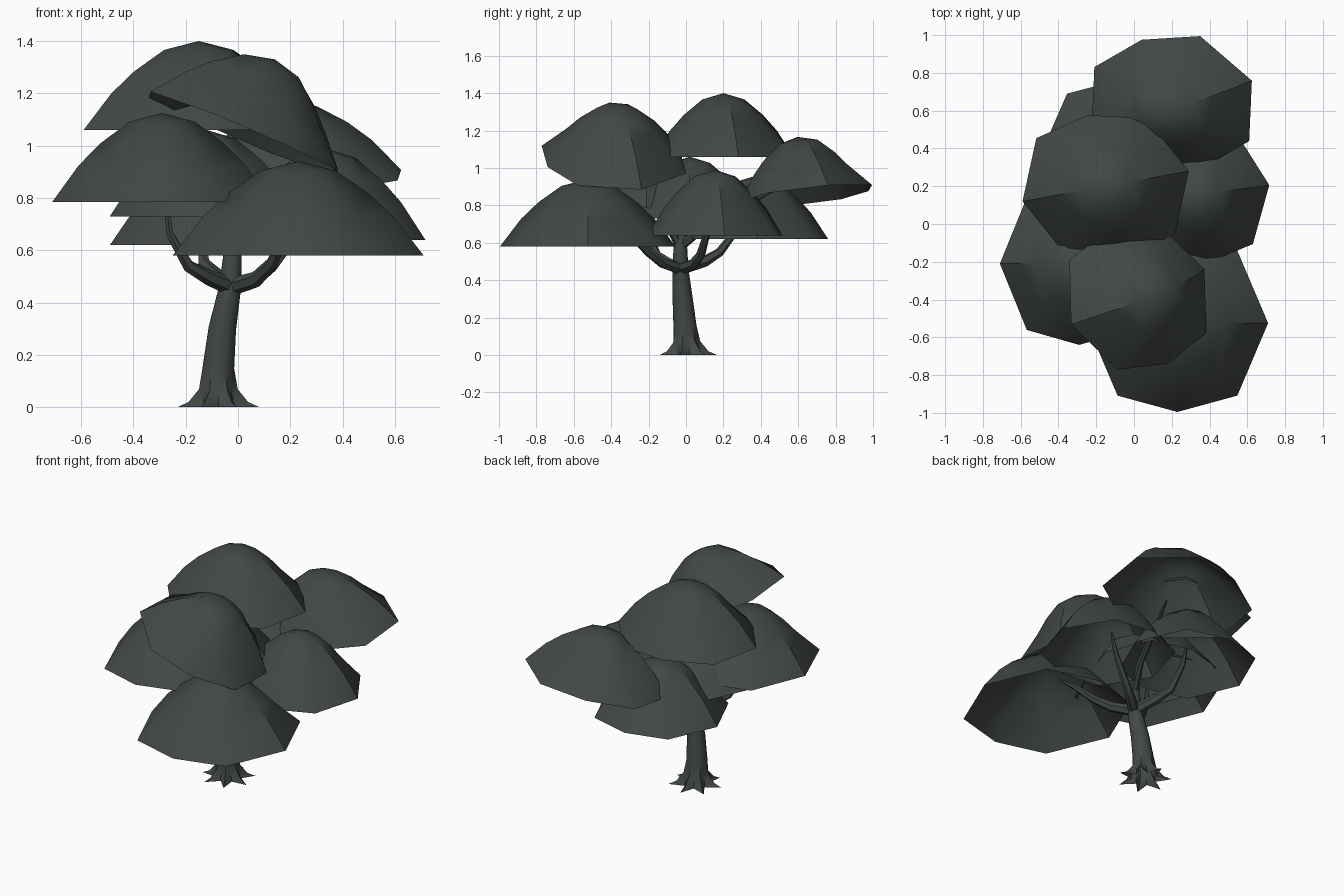
import bpy, bmesh, math
from mathutils import Vector, Matrix

if "Cube" in bpy.data.objects:
    bpy.data.objects.remove(bpy.data.objects["Cube"])

mat = bpy.data.materials.new("dark grey green")
mat.diffuse_color = (0.055, 0.065, 0.063, 1)
mat.use_nodes = True
mat.node_tree.nodes["Principled BSDF"].inputs["Base Color"].default_value = mat.diffuse_color


def finish(name, bm, angle):
    me = bpy.data.meshes.new(name)
    bm.to_mesh(me)
    bm.free()
    me.materials.append(mat)
    me.shade_smooth()
    me.set_sharp_from_angle(angle=math.radians(angle))
    ob = bpy.data.objects.new(name, me)
    bpy.context.collection.objects.link(ob)
    return ob


# Open leaf canopy: eight-sided shell, (radius on axis, radius on diagonal, height) per ring
PROFILE = [(1, 1.05, 0), (.76, .71, .41), (.56, .53, .66), (.3, .3, .9)]
ANGLES = [0, 51, 90, 129, 180, 231, 270, 309]


def canopy(name, centre, rx, ry, h, spin=0, tilt_x=0, tilt_y=0):
    bm = bmesh.new()
    m = (Matrix.Translation(centre) @ Matrix.Rotation(math.radians(tilt_y), 4, 'Y')
         @ Matrix.Rotation(math.radians(tilt_x), 4, 'X'))
    rings = []
    for rc, rd, z in PROFILE:
        ring = []
        for i in range(8):
            a = math.radians(ANGLES[i] + spin)
            r = rd if i % 2 else rc
            ring.append(bm.verts.new(m @ Vector((rx * r * math.cos(a), ry * r * math.sin(a), h * z))))
        rings.append(ring)
    top = bm.verts.new(m @ Vector((0, 0, h)))
    for k in range(3):
        lo, up = rings[k], rings[k + 1]
        for i in range(8):
            j = (i + 1) % 8
            if i % 2:
                bm.faces.new((lo[i], lo[j], up[j]))
                bm.faces.new((lo[i], up[j], up[i]))
            else:
                bm.faces.new((lo[i], lo[j], up[i]))
                bm.faces.new((lo[j], up[j], up[i]))
    for i in range(8):
        bm.faces.new((rings[3][i], rings[3][(i + 1) % 8], top))
    finish(name, bm, 36)


# Tapered tube along (x, y, z, radius) points; stars pull out alternate corners per ring
def tube(name, pts, sides, stars=()):
    bm = bmesh.new()
    rings = []
    for k, p in enumerate(pts):
        c = Vector(p[:3])
        d = Vector(pts[min(k + 1, len(pts) - 1)][:3]) - Vector(pts[max(k - 1, 0)][:3])
        q = Vector((0, 0, 1)).rotation_difference(d.normalized()) if not (stars and k < 2) else None
        s = stars[k] if k < len(stars) else 1
        ring = []
        for i in range(sides):
            a = 2 * math.pi * i / sides + math.pi / 2
            v = Vector((math.cos(a), math.sin(a), 0)) * p[3] * (s if i % 2 == 0 else 1)
            if q:
                v = q @ v
            ring.append(bm.verts.new(c + v))
        rings.append(ring)
    for lo, up in zip(rings, rings[1:]):
        for i in range(sides):
            j = (i + 1) % sides
            bm.faces.new((lo[i], lo[j], up[j], up[i]))
    bm.faces.new(rings[-1])
    finish(name, bm, 40)


# Canopies
canopy("canopy_front_low", (.23, -.525, .58), .48, .47, .36)
canopy("canopy_top", (-.15, .2, 1.06), .45, .385, .34, spin=12)
canopy("canopy_front_high", (.02, -.385, 1.045), .42, .385, .31, spin=22.5, tilt_x=-4, tilt_y=23)
canopy("canopy_back_high", (.2, .635, .85), .455, .365, .32, spin=20, tilt_x=7, tilt_y=-5.7)
canopy("canopy_left", (-.29, -.21, .785), .42, .43, .34)
canopy("canopy_right", (.33, .155, .64), .39, .365, .35, spin=8)
canopy("canopy_back_low", (-.09, .38, .62), .40, .38, .34)
canopy("canopy_middle", (-.12, .02, .73), .37, .36, .33)

# Trunk with seven pointed roots
tube("trunk", [(-.075, .005, 0, .075), (-.075, .003, .02, .073), (-.075, 0, .07, .066),
               (-.075, -.005, .15, .062), (-.06, -.018, .3, .054), (-.03, -.03, .46, .043),
               (-.02, -.03, .6, .035), (-.04, -.02, .75, .025), (-.1, .02, .9, .014)],
     14, stars=(2.15, 1.6, 1.15))

# Branches, one towards each canopy
START = (-.025, -.03)
branches = {
    "front": [(.07, -.12, .49, .03), (.13, -.2, .55, .024), (.19, -.33, .68, .016), (.22, -.42, .75, .007)],
    "left": [(-.11, -.1, .495, .03), (-.19, -.16, .54, .024), (-.26, -.2, .66, .016), (-.28, -.21, .82, .007)],
    "right": [(.06, .04, .485, .03), (.13, .08, .54, .024), (.24, .12, .68, .016), (.29, .14, .8, .007)],
    "back": [(-.08, .1, .5, .03), (-.13, .18, .55, .024), (-.14, .28, .68, .016), (-.12, .34, .78, .007)],
}
for n, p in branches.items():
    tube("branch_" + n, [(*START, .46, .034)] + p, 6)
tube("branch_front_high", [(-.02, -.03, .58, .025), (.03, -.12, .74, .02), (.06, -.22, .86, .007)], 6)
tube("branch_back_high", [(-.02, -.03, .58, .025), (.05, .12, .7, .02),
                          (.12, .35, .82, .014), (.17, .5, .9, .007)], 6)
